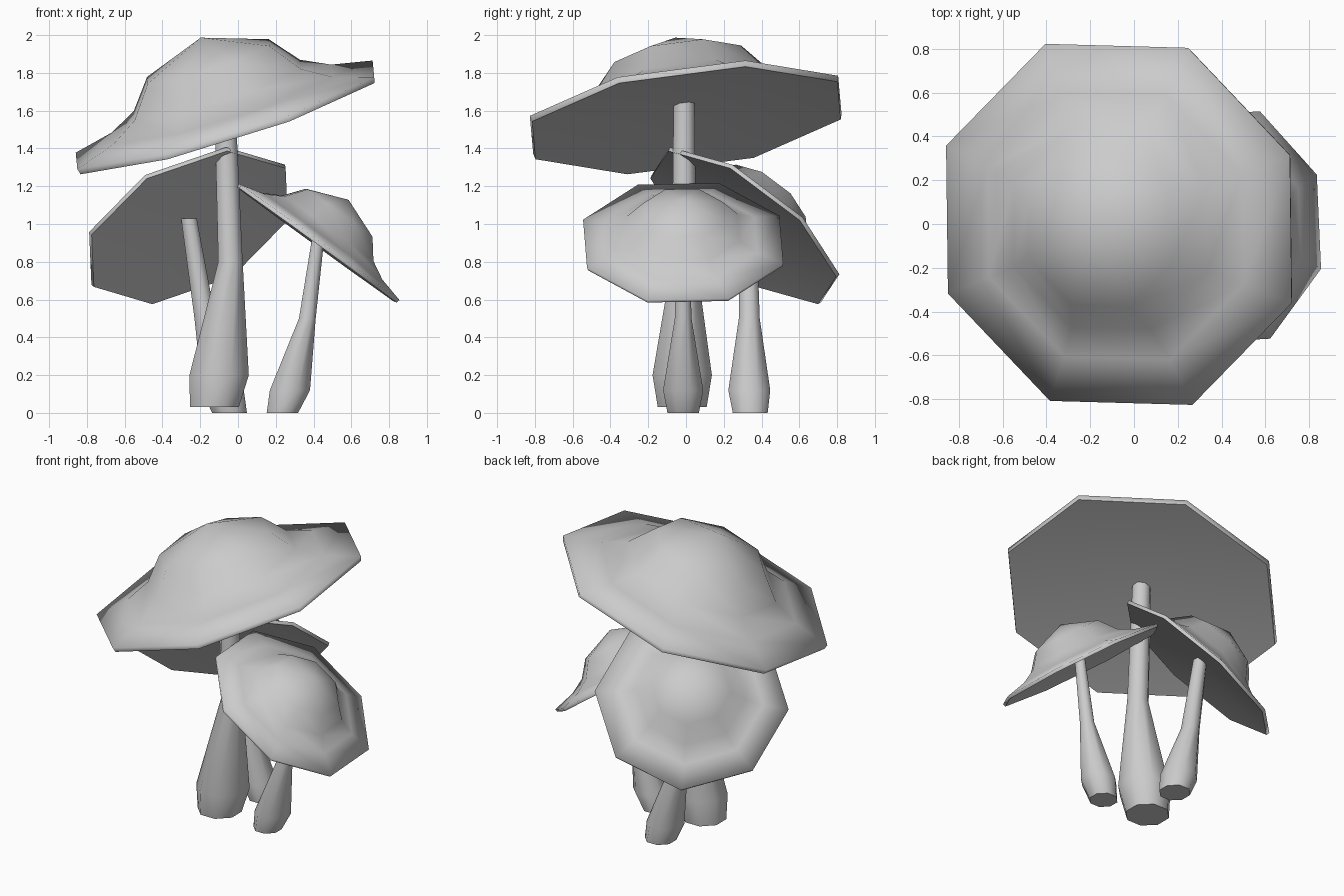
import bpy, bmesh, math
from mathutils import Vector, Matrix

if "Cube" in bpy.data.objects:
    bpy.data.objects.remove(bpy.data.objects["Cube"], do_unlink=True)

SIDES = 8
grey = bpy.data.materials.new("mushroom_grey")
grey.use_nodes = True
colour = (0.6, 0.6, 0.6, 1)
grey.diffuse_color = colour
grey.node_tree.nodes["Principled BSDF"].inputs["Base Color"].default_value = colour

# Cap profile as (radius, height) for a rim of radius 1
CAP = [(0, 0.5), (0.41, 0.35), (0.56, 0.17), (0.74, 0.078), (1, 0.015), (0.99, -0.02), (0, 0.075)]
UNDER_RING = 5


def finish(bm, name):
    bmesh.ops.recalc_face_normals(bm, faces=bm.faces)
    for f in bm.faces:
        f.smooth = True
    mesh = bpy.data.meshes.new(name)
    bm.to_mesh(mesh)
    bm.free()
    mesh.materials.append(grey)
    obj = bpy.data.objects.new(name, mesh)
    bpy.context.collection.objects.link(obj)
    return obj


def bridge(bm, a, b):
    """Join two rings; a ring of one vertex is a tip."""
    for i in range(SIDES):
        j = (i + 1) % SIDES
        quad = [a[i % len(a)], a[j % len(a)], b[j % len(b)], b[i % len(b)]]
        bm.faces.new(list(dict.fromkeys(quad)))


def ring(bm, centre, u, v, r):
    steps = SIDES if r > 0 else 1
    angles = [math.tau * i / SIDES for i in range(steps)]
    return [bm.verts.new(centre + r * (u * math.cos(t) + v * math.sin(t))) for t in angles]


def cap(name, centre, corner, normal):
    """Tilted octagonal cap; corner is one rim point relative to the centre."""
    n = Vector(normal).normalized()
    corner = Vector(corner)
    u = corner - n * corner.dot(n)
    size = u.length
    u.normalize()
    v = n.cross(u)
    bm = bmesh.new()
    rings = [ring(bm, Vector(centre) + n * h * size, u, v, r * size) for r, h in CAP]
    for a, b in zip(rings, rings[1:]):
        bridge(bm, a, b)
    # Crisp lower edge of the rim
    low = set(rings[UNDER_RING])
    for e in bm.edges:
        if e.verts[0] in low and e.verts[1] in low:
            e.smooth = False
    return finish(bm, name)


def stem(name, sections):
    """Bent tapering stem through (x, y, z, radius) sections."""
    bm = bmesh.new()
    x, y = Vector((1, 0, 0)), Vector((0, 1, 0))
    turn = Matrix.Rotation(math.pi / SIDES, 3, 'Z')
    rings = [ring(bm, Vector(s[:3]), turn @ x, turn @ y, s[3]) for s in sections]
    for a, b in zip(rings, rings[1:]):
        bridge(bm, a, b)
    bm.faces.new(rings[0])
    bm.faces.new(rings[-1])
    for e in bm.edges:
        if any(len(f.verts) == SIDES for f in e.link_faces):
            e.smooth = False
    return finish(bm, name)


# Tall mushroom
cap("tall_cap", (-0.065, 0, 1.565), (-0.79, 0.36, -0.2), (-0.297, -0.127, 0.946))
stem("tall_stem", [(-0.125, -0.02, 0.03, 0.14), (-0.1, -0.02, 0.2, 0.17),
                   (-0.04, -0.01, 0.8, 0.07), (-0.07, -0.01, 1.65, 0.06)])

# Side mushroom leaning to the left
cap("side_cap", (0.42, -0.015, 0.9), (0.43, -0.19, -0.31), (0.588, 0.01, 0.81))
stem("side_stem", [(0.235, -0.015, 0, 0.09), (0.275, -0.015, 0.12, 0.115),
                   (0.367, -0.015, 0.5, 0.048), (0.425, -0.015, 0.93, 0.035)])

# Back mushroom leaning backwards
cap("back_cap", (-0.26, 0.31, 0.99), (0.2, -0.4, 0.41), (-0.378, 0.562, 0.734))
stem("back_stem", [(-0.045, 0.34, 0, 0.1), (-0.08, 0.335, 0.12, 0.12),
                   (-0.175, 0.335, 0.5, 0.06), (-0.26, 0.33, 1.03, 0.045)])
